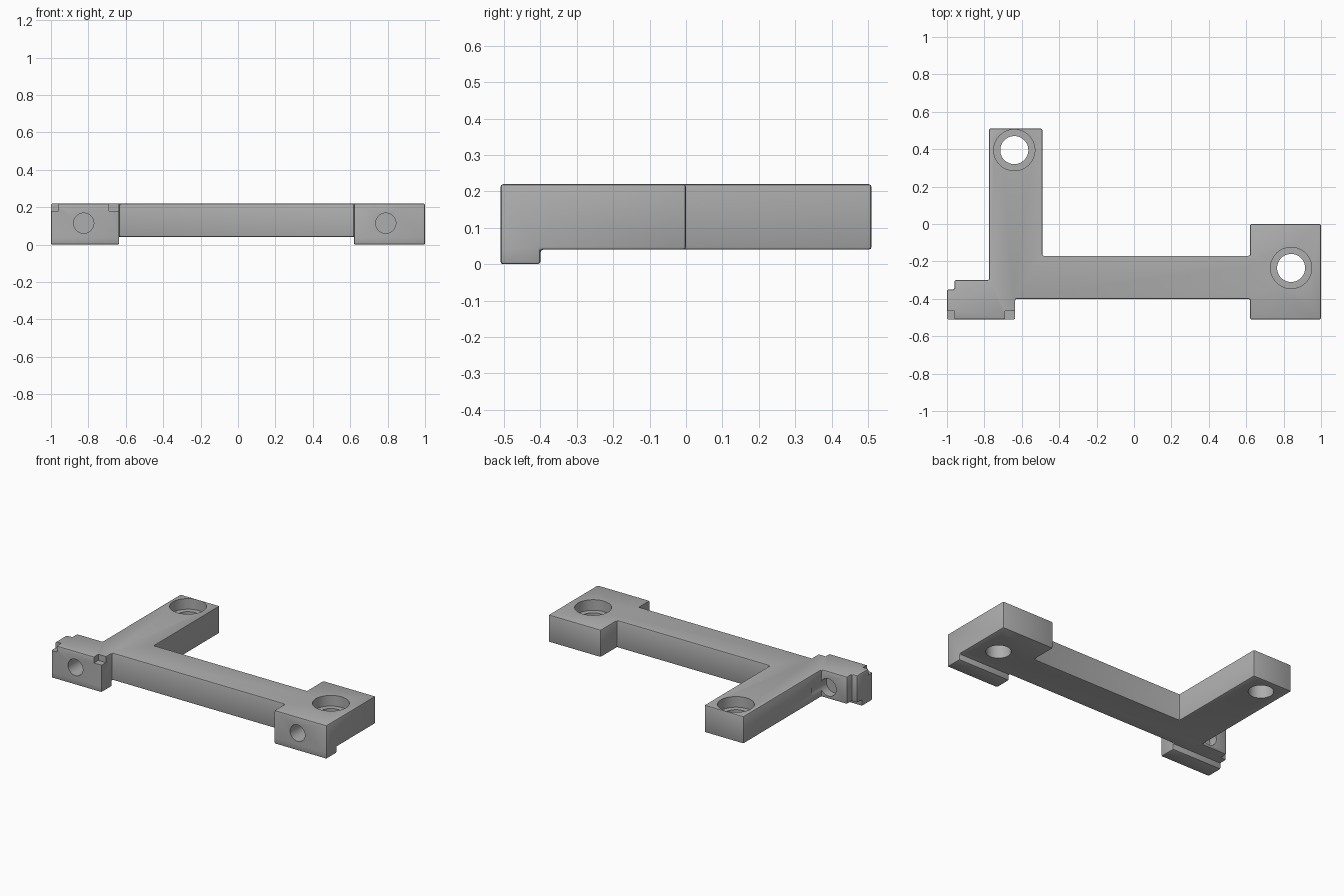
import bpy, bmesh, math
from mathutils import Matrix

cube = bpy.data.objects.get("Cube")
if cube:
    bpy.data.objects.remove(cube, do_unlink=True)

# Single grey plastic
grey = bpy.data.materials.new("grey_plastic")
grey.use_nodes = True
colour = (0.42, 0.42, 0.42, 1)
grey.diffuse_color = colour
grey.node_tree.nodes["Principled BSDF"].inputs["Base Color"].default_value = colour

BASE, TOP = 0.04, 0.22


def finish(bm, name):
    bmesh.ops.recalc_face_normals(bm, faces=bm.faces[:])
    mesh = bpy.data.meshes.new(name)
    bm.to_mesh(mesh)
    bm.free()
    mesh.materials.append(grey)
    obj = bpy.data.objects.new(name, mesh)
    bpy.context.collection.objects.link(obj)
    return obj


def prism(name, outline, z0, z1):
    bm = bmesh.new()
    face = bm.faces.new([bm.verts.new((x, y, z0)) for x, y in outline])
    new = bmesh.ops.extrude_face_region(bm, geom=[face])["geom"]
    bmesh.ops.translate(bm, vec=(0, 0, z1 - z0),
                        verts=[v for v in new if isinstance(v, bmesh.types.BMVert)])
    return finish(bm, name)


def box(name, x0, x1, y0, y1, z0, z1):
    return prism(name, [(x0, y0), (x1, y0), (x1, y1), (x0, y1)], z0, z1)


def cylinder(name, centre, radius, depth, along_y=False):
    bm = bmesh.new()
    turn = Matrix.Rotation(math.pi / 2 if along_y else 0, 4, 'X')
    bmesh.ops.create_cone(bm, cap_ends=True, segments=48, radius1=radius,
                          radius2=radius, depth=depth,
                          matrix=Matrix.Translation(centre) @ turn)
    return finish(bm, name)


def combine(target, helper, operation):
    mod = target.modifiers.new(helper.name, 'BOOLEAN')
    mod.operation, mod.solver, mod.object = operation, 'EXACT', helper
    helper.hide_render = True
    helper.hide_viewport = True
    helpers.append(helper)


helpers = []

# Flat body: rear arm, cross beam and two end blocks
bracket = prism("bracket", [
    (-1, -.51), (-.635, -.51), (-.635, -.40), (.62, -.40), (.62, -.51), (1, -.51),
    (1, 0), (.62, 0), (.62, -.17), (-.49, -.17), (-.49, .51), (-.775, .51),
    (-.775, -.30), (-.96, -.30), (-.96, -.35), (-1, -.35)], BASE, TOP)

# Lips hanging below the front edge of both end blocks
for name, x0, x1 in (("right_lip", -1, -.635), ("left_lip", .62, 1)):
    combine(bracket, box(name, x0, x1, -.51, -.40, 0, BASE), 'UNION')

# Softened edges
bevel = bracket.modifiers.new("soft_edges", 'BEVEL')
bevel.width, bevel.segments = 0.008, 2
bevel.limit_method, bevel.angle_limit = 'ANGLE', math.radians(40)

# Counterbored vertical screw holes
for name, x, y in (("arm", -.64, .395), ("block", .84, -.235)):
    combine(bracket, cylinder(name + "_through_hole", (x, y, .13), .075, .5), 'DIFFERENCE')
    combine(bracket, cylinder(name + "_counterbore", (x, y, TOP + .03), .11, .2), 'DIFFERENCE')

# Blind holes in the front faces, and one from behind the right block
combine(bracket, cylinder("right_front_hole", (-.825, -.48, .115), .054, .2, True), 'DIFFERENCE')
combine(bracket, cylinder("left_front_hole", (.79, -.48, .115), .054, .2, True), 'DIFFERENCE')
combine(bracket, cylinder("right_rear_hole", (-.825, -.28, .115), .057, .16, True), 'DIFFERENCE')

# Corner notches on the right block
for name, x0, x1 in (("outer_notch", -1.05, -.96), ("inner_notch", -.69, -.6)):
    combine(bracket, box(name, x0, x1, -.6, -.465, .18, .3), 'DIFFERENCE')

# Bake the result, then drop the helpers
bpy.context.view_layer.update()
graph = bpy.context.evaluated_depsgraph_get()
result = bpy.data.meshes.new_from_object(bracket.evaluated_get(graph))
bracket.modifiers.clear()
bracket.data = result
for helper in helpers:
    bpy.data.objects.remove(helper, do_unlink=True)

bracket.select_set(True)
bpy.context.view_layer.objects.active = bracket
bpy.ops.object.shade_smooth_by_angle(angle=math.radians(30))
